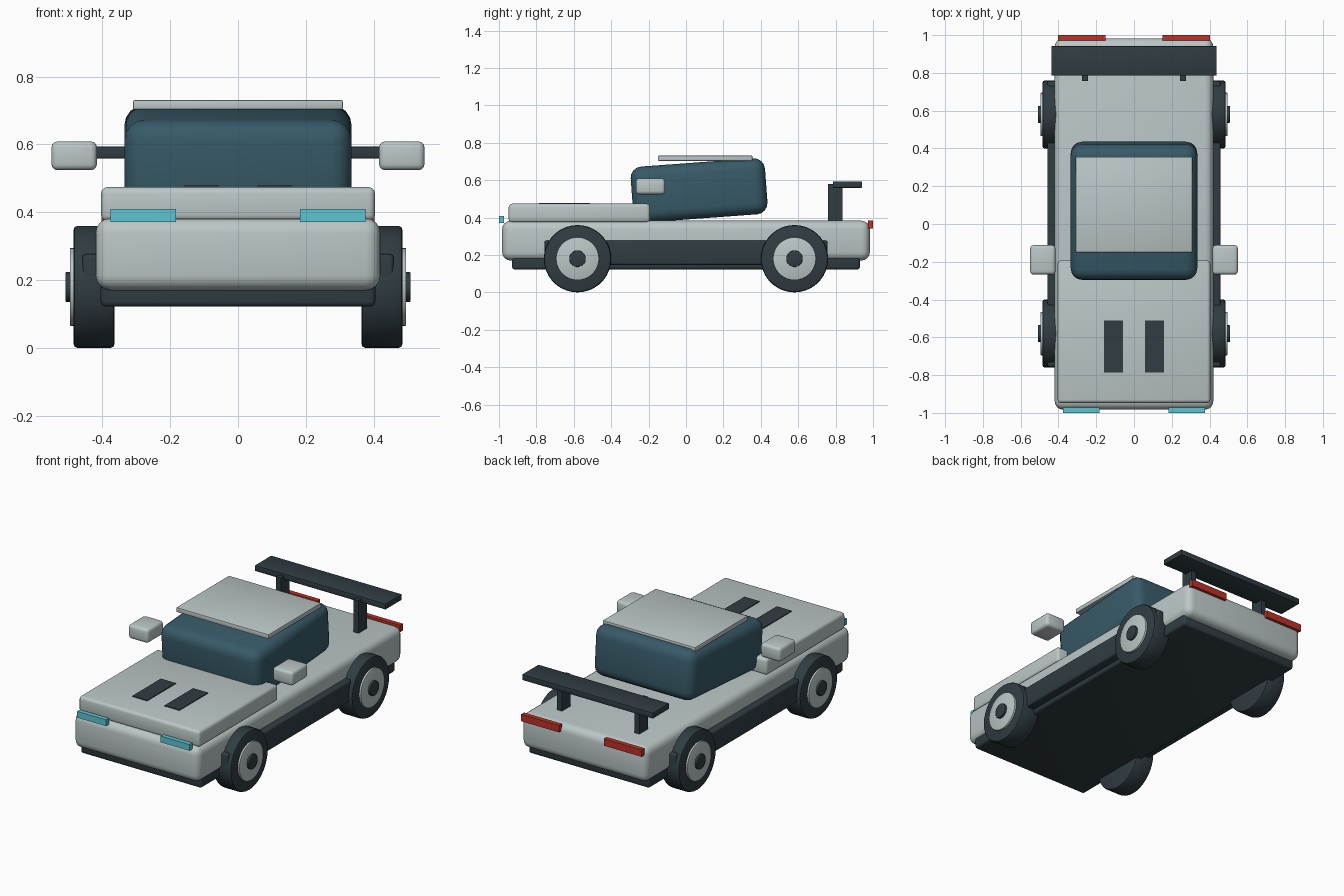
import bpy, bmesh, math
from mathutils import Matrix

if "Cube" in bpy.data.objects:
    bpy.data.objects.remove(bpy.data.objects["Cube"])


def colour(name, rgb):
    m = bpy.data.materials.new(name)
    m.diffuse_color = (*rgb, 1.0)
    m.use_nodes = True
    m.node_tree.nodes["Principled BSDF"].inputs["Base Color"].default_value = m.diffuse_color
    return m


GREY = colour("body_grey", (0.50, 0.57, 0.57))
DARK = colour("dark_trim", (0.029, 0.046, 0.055))
GLASS = colour("tinted_glass", (0.038, 0.102, 0.138))
CYAN = colour("headlight_cyan", (0.11, 0.56, 0.63))
RED = colour("tail_red", (0.50, 0.032, 0.02))


def finish(bm, name, mat, bevel, segments, edges=None):
    if bevel:
        bmesh.ops.bevel(bm, geom=edges or bm.edges[:], offset=bevel, segments=segments,
                        profile=0.5, affect='EDGES', clamp_overlap=True)
    bmesh.ops.recalc_face_normals(bm, faces=bm.faces[:])
    me = bpy.data.meshes.new(name)
    bm.to_mesh(me)
    bm.free()
    me.materials.append(mat)
    ob = bpy.data.objects.new(name, me)
    bpy.context.collection.objects.link(ob)
    return ob


def box(name, mat, x, y, z, bevel=0.0, segments=3, tilt=0.0):
    """Bevelled box from (min, max) ranges, tilted in degrees about x."""
    bm = bmesh.new()
    bmesh.ops.create_cube(bm, size=1, matrix=Matrix.Diagonal(
        (x[1] - x[0], y[1] - y[0], z[1] - z[0], 1)))
    ob = finish(bm, name, mat, bevel, segments)
    ob.location = [(r[0] + r[1]) / 2 for r in (x, y, z)]
    ob.rotation_euler.x = math.radians(tilt)
    return ob


def pair(name, mat, x, y, z, **kw):
    """Mirrored left and right boxes; x is given for the right one."""
    box("right_" + name, mat, x, y, z, **kw)
    box("left_" + name, mat, (-x[1], -x[0]), y, z, **kw)


def disc(name, mat, radius, x, y, z, bevel=0.0):
    """Cylinder lying along x, with its rims rounded."""
    bm = bmesh.new()
    bmesh.ops.create_cone(bm, cap_ends=True, segments=36, radius1=radius, radius2=radius,
                          depth=abs(x[1] - x[0]), matrix=Matrix.Rotation(math.pi / 2, 4, 'Y'))
    rims = [e for e in bm.edges if abs(e.verts[0].co.x - e.verts[1].co.x) < 1e-4]
    ob = finish(bm, name, mat, bevel, 2, rims)
    ob.location = ((x[0] + x[1]) / 2, y, z)


# Lower body
box("chassis", DARK, (-0.405, 0.405), (-0.93, 0.93), (0.122, 0.24), bevel=0.015)
box("body", GREY, (-0.42, 0.42), (-0.983, 0.983), (0.17, 0.383), bevel=0.045, segments=4)
box("hood", GREY, (-0.404, 0.404), (-0.948, -0.193), (0.374, 0.474), bevel=0.018)
pair("side_skirt", DARK, (0.36, 0.459), (-0.757, 0.757), (0.147, 0.277), bevel=0.012)

# Cabin and roof
box("cabin", GLASS, (-0.335, 0.335), (-0.29, 0.43), (0.395, 0.695),
    bevel=0.06, segments=4, tilt=4.2)
box("roof_panel", GREY, (-0.309, 0.309), (-0.15, 0.355), (0.703, 0.731), bevel=0.004, segments=2)

# Hood vents, lamps and mirrors
pair("hood_vent", DARK, (0.058, 0.158), (-0.785, -0.512), (0.471, 0.479))
pair("headlight", CYAN, (0.183, 0.376), (-1.0, -0.972), (0.371, 0.409))
pair("tail_light", RED, (0.15, 0.403), (0.972, 1.0), (0.342, 0.384))
pair("mirror", GREY, (0.416, 0.55), (-0.268, -0.112), (0.524, 0.609), bevel=0.018)

# Rear spoiler
pair("spoiler_post", DARK, (0.243, 0.275), (0.758, 0.838), (0.37, 0.58))
box("spoiler_wing", DARK, (-0.438, 0.438), (0.785, 0.942), (0.559, 0.594), bevel=0.004, segments=2)

# Wheels
for side, s in (("right", 1), ("left", -1)):
    for end, y in (("front", -0.58), ("rear", 0.58)):
        tag = f"{end}_{side}_"
        disc(tag + "tyre", DARK, 0.18, (s * 0.364, s * 0.485), y, 0.18, bevel=0.012)
        disc(tag + "rim", GREY, 0.115, (s * 0.42, s * 0.496), y, 0.18, bevel=0.003)
        disc(tag + "hub_cap", DARK, 0.044, (s * 0.44, s * 0.509), y, 0.18, bevel=0.003)

# Smooth the rounded edges
for ob in bpy.context.scene.objects:
    ob.select_set(True)
    bpy.context.view_layer.objects.active = ob
bpy.ops.object.shade_smooth_by_angle(angle=math.radians(35))
